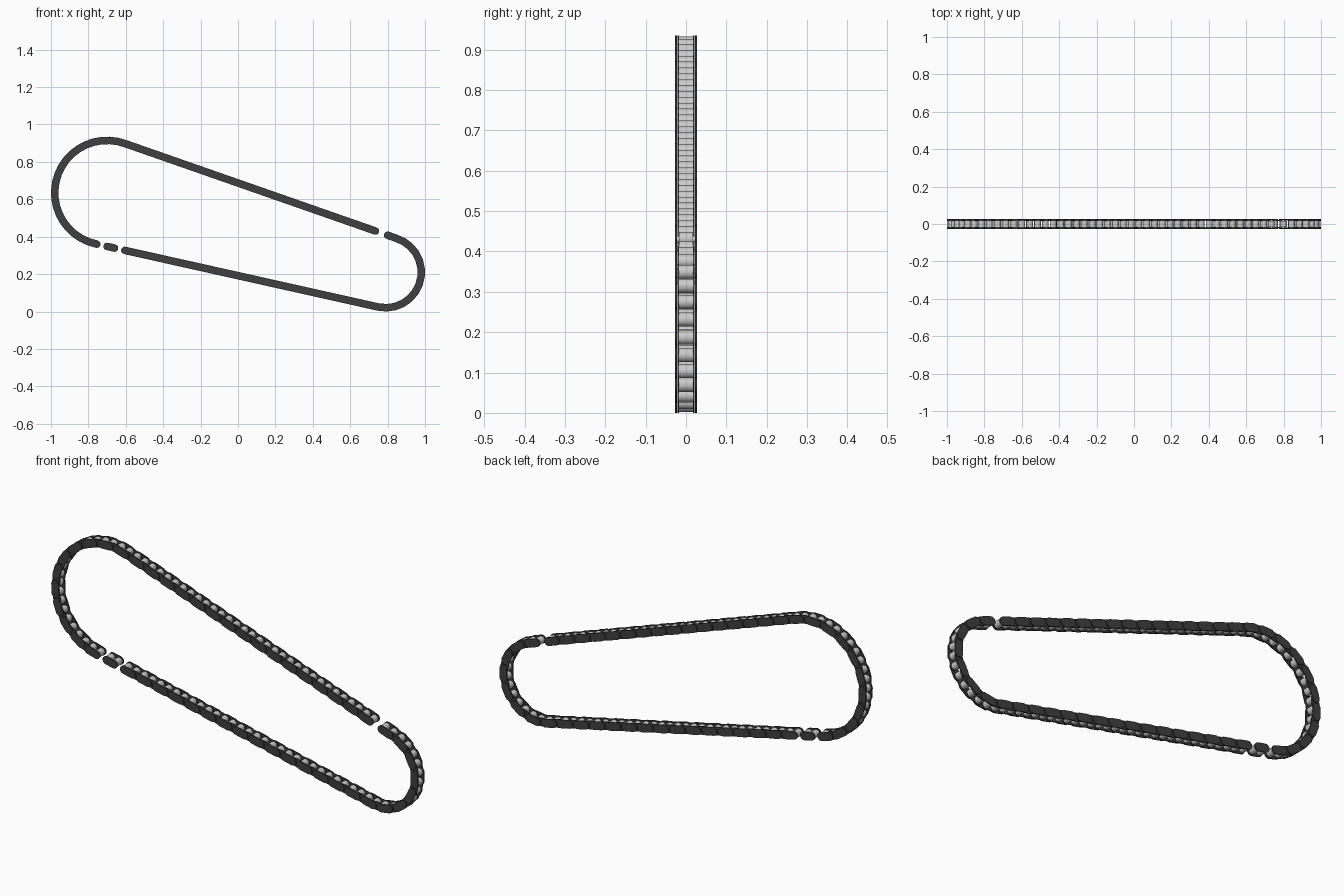
import bpy, bmesh
from math import sin, cos, pi, atan2, asin, hypot
from mathutils import Vector, Matrix

if "Cube" in bpy.data.objects:
    bpy.data.objects.remove(bpy.data.objects["Cube"])

# Loop path: two sprocket circles joined by tangents (x, z)
C1, R1 = Vector((-0.70, 0.635)), 0.28
C2, R2 = Vector((0.79, 0.21)), 0.19
D = C2 - C1
A, B = atan2(D.y, D.x), asin((R1 - R2) / D.length)
UP, LOW = A + pi / 2 - B, A - pi / 2 + B
polar = lambda c, r, t: c + Vector((cos(t), sin(t))) * r
U2, U1 = polar(C2, R2, UP), polar(C1, R1, UP)
L1, L2 = polar(C1, R1, LOW), polar(C2, R2, LOW)
LINE = (U2 - U1).length
ARC1, ARC2 = R1 * (LOW + 2 * pi - UP), R2 * (UP - LOW)
TOTAL = 2 * LINE + ARC1 + ARC2


def point(s):
    s %= TOTAL
    if s < LINE:
        return U2.lerp(U1, s / LINE)
    s -= LINE
    if s < ARC1:
        return polar(C1, R1, UP + s / R1)
    s -= ARC1
    if s < LINE:
        return L1.lerp(L2, s / LINE)
    return polar(C2, R2, LOW + (s - LINE) / R2)


def on_upper(x):
    return (x - U2.x) / (U1.x - U2.x) * LINE


def on_lower(x):
    return LINE + ARC1 + (x - L1.x) / (L2.x - L1.x) * LINE


PITCH, H = 0.045, 0.02


def plate(bm, p, q, y0, y1):
    # Round-ended plate around two pins
    t = atan2(q.y - p.y, q.x - p.x)
    n = 8
    prof = [polar(q, H, t - pi / 2 + pi * i / n) for i in range(n + 1)]
    prof += [polar(p, H, t + pi / 2 + pi * i / n) for i in range(n + 1)]
    a = [bm.verts.new((v.x, y0, v.y)) for v in prof]
    b = [bm.verts.new((v.x, y1, v.y)) for v in prof]
    bm.faces.new(a)
    bm.faces.new(b[::-1])
    for i in range(len(a)):
        j = (i + 1) % len(a)
        bm.faces.new((a[j], a[i], b[i], b[j]))


def roller(bm, p, r, w):
    m = Matrix.Translation((p.x, 0, p.y)) @ Matrix.Rotation(pi / 2, 4, 'X')
    bmesh.ops.create_cone(bm, cap_ends=True, segments=20, radius1=r, radius2=r,
                          depth=w, matrix=m)


def finish(bm, name, mat=None):
    bmesh.ops.recalc_face_normals(bm, faces=bm.faces)
    me = bpy.data.meshes.new(name)
    bm.to_mesh(me)
    bm.free()
    ob = bpy.data.objects.new(name, me)
    bpy.context.collection.objects.link(ob)
    if mat:
        me.materials.append(mat)
    bpy.context.view_layer.objects.active = ob
    bpy.ops.object.select_all(action='DESELECT')
    ob.select_set(True)
    bpy.ops.object.shade_smooth_by_angle(angle=0.6)


dark = bpy.data.materials.new("dark_steel")
dark.diffuse_color = (0.05, 0.05, 0.05, 1)
dark.use_nodes = True
dark.node_tree.nodes["Principled BSDF"].inputs["Base Color"].default_value = dark.diffuse_color
outer, inner, rolls = bmesh.new(), bmesh.new(), bmesh.new()

# Chain runs separated by small gaps, each ending in outer links
runs = [(on_upper(0.735), on_lower(-0.755)),
        (on_lower(-0.70), on_lower(-0.66)),
        (on_lower(-0.605), TOTAL + on_upper(0.80))]
for s0, s1 in runs:
    n = max(1, round((s1 - s0) / PITCH))
    n += 1 - n % 2
    pts = [point(s0 + (s1 - s0) * i / n) for i in range(n + 1)]
    for p in pts:
        roller(rolls, p, 0.0175, 0.034)
    for i in range(n):
        bm, y0, y1 = (inner, 0.017, 0.0215) if i % 2 else (outer, 0.022, 0.027)
        for s in (1, -1):
            plate(bm, pts[i], pts[i + 1], s * y0, s * y1)

# Thin connecting pins bridging the rollers out to the outer plates
pins = bmesh.new()
for s0, s1 in runs:
    for s in (s0, s1):
        roller(pins, point(s), 0.008, 0.05)

finish(outer, "outer_plates", dark)
finish(inner, "inner_plates", dark)
finish(rolls, "rollers")
finish(pins, "end_pins")
